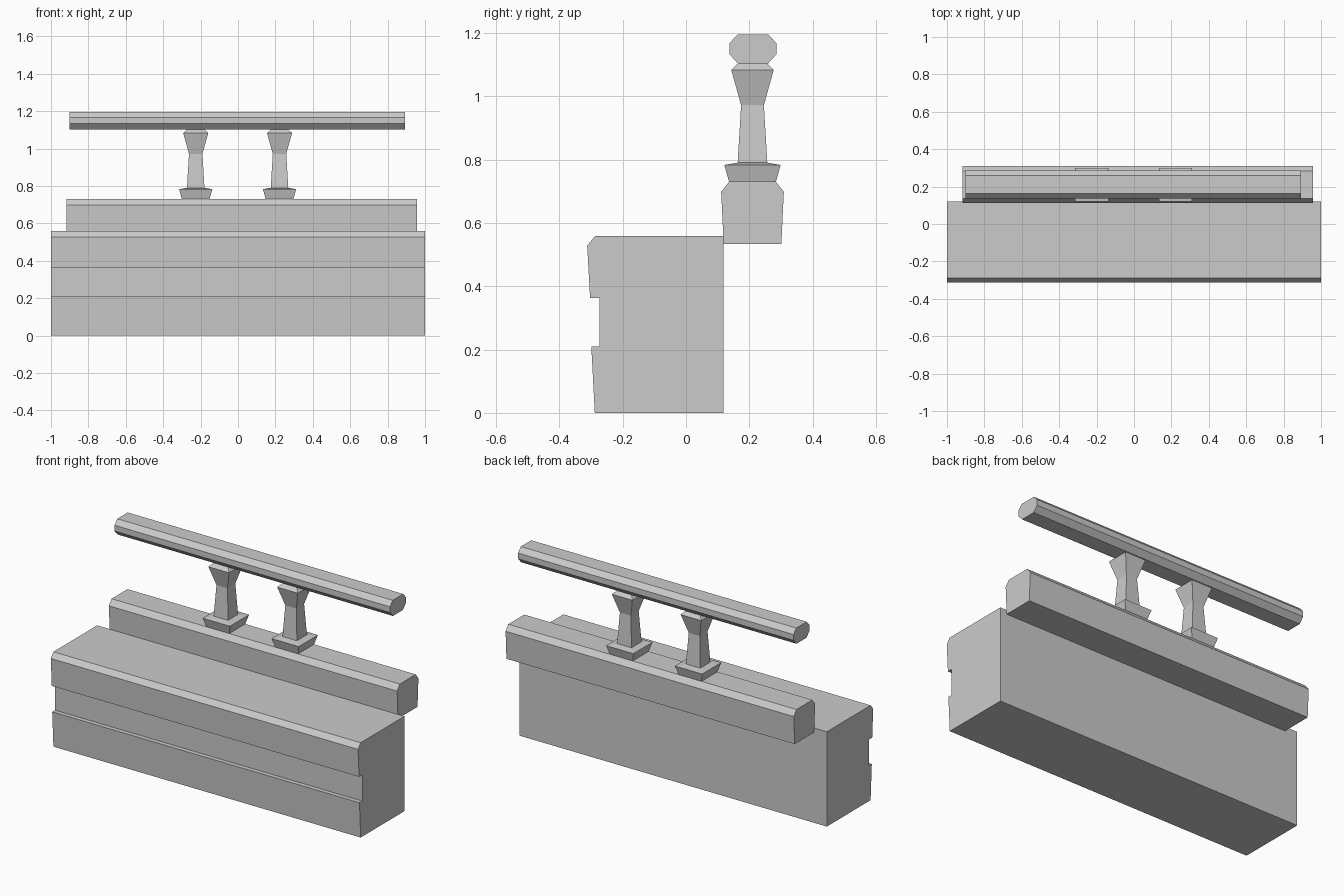
import bpy
import bmesh

cube = bpy.data.objects.get("Cube")
if cube:
    bpy.data.objects.remove(cube, do_unlink=True)

# Single plain grey
grey = bpy.data.materials.new("plain grey")
grey.use_nodes = True
colour = (0.6, 0.6, 0.6, 1)
grey.diffuse_color = colour
for node in grey.node_tree.nodes:
    if node.type == 'BSDF_PRINCIPLED':
        node.inputs["Base Color"].default_value = colour


def loft(name, rings):
    """Join matching rings of points with flat faces and cap both ends."""
    bm = bmesh.new()
    loops = [[bm.verts.new(p) for p in ring] for ring in rings]
    n = len(loops[0])
    for a, b in zip(loops, loops[1:]):
        for i in range(n):
            j = (i + 1) % n
            bm.faces.new((a[i], a[j], b[j], b[i]))
    bm.faces.new(loops[0])
    bm.faces.new(loops[-1])
    bmesh.ops.recalc_face_normals(bm, faces=bm.faces)
    mesh = bpy.data.meshes.new(name)
    bm.to_mesh(mesh)
    bm.free()
    mesh.materials.append(grey)
    obj = bpy.data.objects.new(name, mesh)
    bpy.context.collection.objects.link(obj)
    return obj


def beam(name, profile, x0, x1):
    """Extrude a (y, z) profile along x."""
    return loft(name, [[(x, y, z) for y, z in profile] for x in (x0, x1)])


def square_stack(name, cx, cy, sections):
    """Stack square sections given as (height, half width)."""
    corners = ((-1, -1), (1, -1), (1, 1), (-1, 1))
    return loft(name, [[(cx + sx * w, cy + sy * w, z) for sx, sy in corners]
                       for z, w in sections])


# Main block with a groove along its front and a chamfered top edge
beam("base_block", [
    (-0.288, 0), (0.119, 0), (0.119, 0.558), (-0.288, 0.558), (-0.312, 0.528),
    (-0.303, 0.363), (-0.273, 0.363), (-0.273, 0.209), (-0.299, 0.209)], -1, 1)

# Raised rear beam with chamfered top edges
beam("rear_beam", [
    (0.119, 0.533), (0.301, 0.533), (0.309, 0.698), (0.284, 0.73),
    (0.136, 0.73), (0.111, 0.698)], -0.918, 0.958)

# Eight-sided rail
beam("top_rail", [
    (0.165, 1.102), (0.258, 1.102), (0.286, 1.133), (0.286, 1.167),
    (0.26, 1.195), (0.163, 1.195), (0.137, 1.167), (0.137, 1.133)], -0.9, 0.893)

# Two posts, each with a flared foot and a waisted shaft
for side, x in (("right", -0.226), ("left", 0.222)):
    square_stack(side + "_post_foot", x, 0.21,
                 [(0.73, 0.074), (0.783, 0.089), (0.79, 0.047)])
    square_stack(side + "_post_shaft", x, 0.21,
                 [(0.787, 0.047), (0.972, 0.036), (1.083, 0.067), (1.103, 0.046)])
